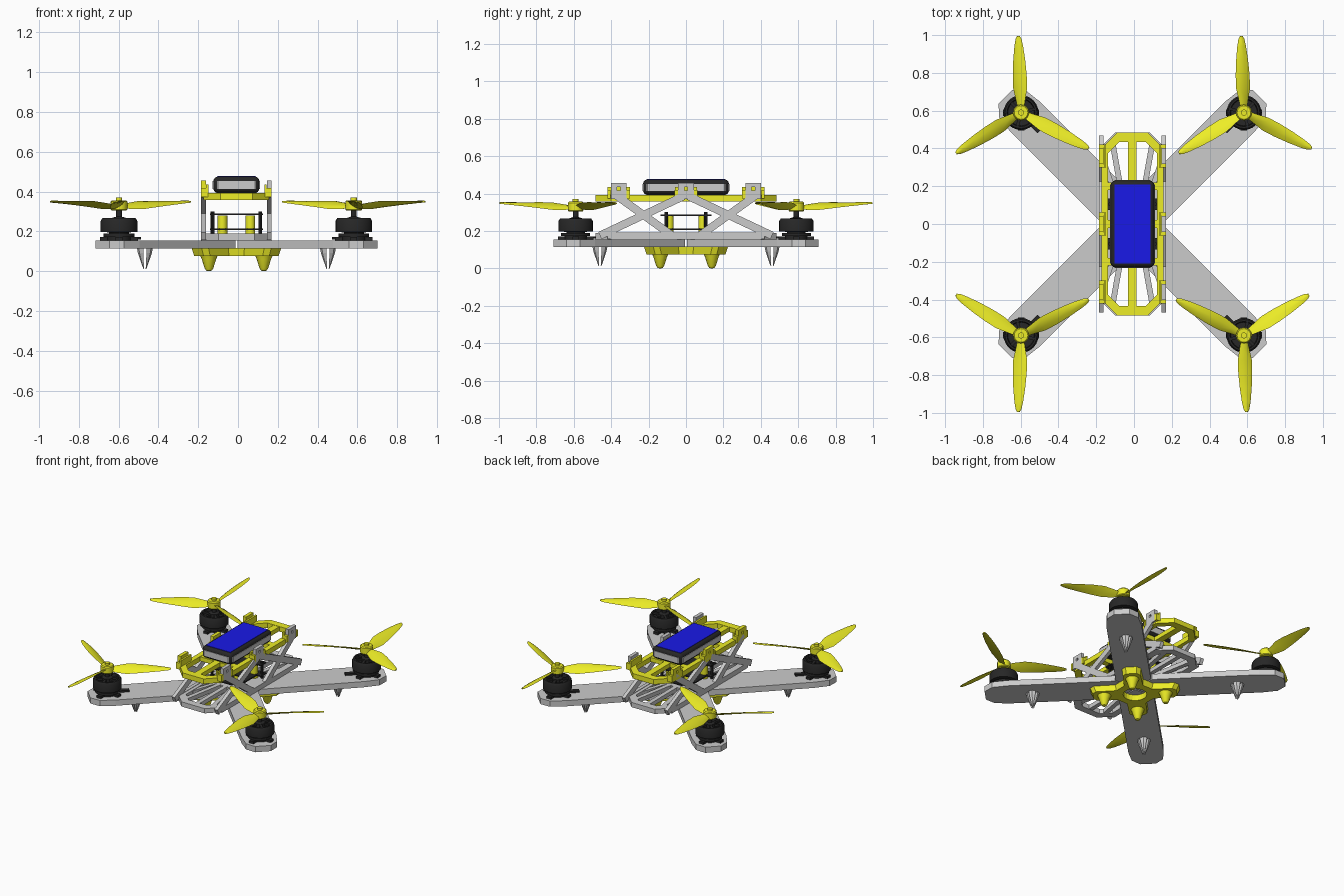
import bpy, bmesh
from math import sin, cos, pi, radians
from mathutils import Vector, Matrix

if "Cube" in bpy.data.objects:
    bpy.data.objects.remove(bpy.data.objects["Cube"])

CX = -0.008      # the frame sits slightly left of the propeller bounds
MOTOR = 0.59


def material(name, rgb):
    m = bpy.data.materials.new(name)
    m.diffuse_color = (*rgb, 1)
    m.use_nodes = True
    m.node_tree.nodes["Principled BSDF"].inputs["Base Color"].default_value = m.diffuse_color
    return m


YELLOW = material("yellow_plastic", (0.85, 0.85, 0.02))
BLACK = material("black_metal", (0.02, 0.02, 0.02))
BLUE = material("blue_label", (0.01, 0.01, 0.8))


def finish(name, bm, mat=None, loc=(0, 0, 0), rot=0, smooth=False):
    bmesh.ops.recalc_face_normals(bm, faces=bm.faces)
    me = bpy.data.meshes.new(name)
    bm.to_mesh(me)
    bm.free()
    ob = bpy.data.objects.new(name, me)
    bpy.context.collection.objects.link(ob)
    ob.location = (loc[0] + CX, loc[1], loc[2])
    ob.rotation_euler.z = rot
    if mat:
        me.materials.append(mat)
    if smooth:
        bpy.ops.object.select_all(action='DESELECT')
        ob.select_set(True)
        bpy.context.view_layer.objects.active = ob
        bpy.ops.object.shade_smooth_by_angle(angle=radians(35))
    return ob


def loft(bm, rings, cap=True, closed=False):
    vs = [[bm.verts.new(p) for p in r] for r in rings]
    n = len(vs[0])
    pairs = list(zip(vs, vs[1:])) + ([(vs[-1], vs[0])] if closed else [])
    for a, b in pairs:
        for i in range(n):
            bm.faces.new((a[i], a[(i + 1) % n], b[(i + 1) % n], b[i]))
    if cap and not closed:
        bm.faces.new(vs[0])
        bm.faces.new(vs[-1])


def at(pts, z, s=1):
    return [(x * s, y * s, z) for x, y in pts]


def ring_plate(bm, outer, inner, z0, z1, low=1):
    loft(bm, [at(outer, z0, low), at(outer, z1), at(inner, z1), at(inner, z0)], closed=True)


def box(bm, c, size, rot=0):
    m = Matrix.Rotation(rot, 4, 'Z') @ Matrix.Translation(c) @ Matrix.Diagonal((*size, 1))
    bmesh.ops.create_cube(bm, size=1, matrix=m)


def beam(bm, a, b, width, thick, normal):
    a, b, n = Vector(a), Vector(b), Vector(normal)
    side = (b - a).normalized().cross(n) * width / 2
    n = n * thick / 2
    loft(bm, [[p + side + n, p - side + n, p - side - n, p + side - n] for p in (a, b)])


def lathe(bm, profile, n=24, c=(0, 0)):
    loft(bm, [[(c[0] + r * cos(2 * pi * i / n), c[1] + r * sin(2 * pi * i / n), z)
               for i in range(n)] for r, z in profile])


def octagon(x, y, cx, cy):
    return [(x, -y + cy), (x, y - cy), (x - cx, y), (cx - x, y),
            (-x, y - cy), (-x, cy - y), (cx - x, -y), (x - cx, -y)]


OUTER, INNER = octagon(.175, .485, .085, .085), octagon(.13, .435, .06, .06)
UP = (0, 0, 1)

# propeller blade sections: radius, chord, pitch, height
BLADE = [(.025, .04, 30, .325), (.07, .06, 32, .328), (.13, .084, 28, .333), (.2, .08, 23, .338),
         (.28, .066, 18, .342), (.35, .048, 14, .345), (.39, .032, 12, .347), (.406, .014, 10, .347)]

for sx in (-1, 1):
    for sy in (-1, 1):
        tag = ("front" if sy < 0 else "rear") + ("_left" if sx < 0 else "_right")
        pos = (sx * MOTOR, sy * MOTOR, 0)
        yaw = Vector((1, 0)).angle_signed(Vector((sx, sy))) * -1

        # arm with chamfered tip
        bm = bmesh.new()
        half = [(.118, .112), (.8, .112), (.9, .1), (.952, .05)]
        arm = [(.006, 0)] + [(x, -y) for x, y in half] + [(x, y) for x, y in half[::-1]]
        loft(bm, [at(arm, .115), at(arm, .155)])
        finish("arm_" + tag, bm, None, rot=yaw)

        # split spike foot under the arm
        bm = bmesh.new()
        for k in range(4):
            q = Matrix.Rotation(k * pi / 2, 3, 'Z')
            tri = lambda s, o, z: [q @ Vector(p) for p in
                                   ((o, o, z), (o + s, o, z), (o + s * .7, o + s * .7, z), (o, o + s, z))]
            loft(bm, [tri(.032, .008, .117), tri(.027, .008, .09), tri(.004, .004, .012)])
        finish("arm_foot_" + tag, bm, None, loc=(sx * .46, sy * .46, 0), rot=yaw + pi / 4)

        # motor: feet, open bell, spokes and shaft
        bm = bmesh.new()
        lathe(bm, [(.06, .155), (.06, .185), (.05, .187), (.05, .195), (.092, .197), (.092, .252),
                   (.084, .266), (.074, .266), (.07, .24), (.034, .24), (.034, .268),
                   (.014, .274), (.014, .33)])
        for k in range(6):
            box(bm, (.055, 0, .258), (.045, .016, .014), k * pi / 3)
        for k in range(4):
            box(bm, (.06, 0, .163), (.07, .034, .016), k * pi / 2 + pi / 4)
        lathe(bm, [(.08, .172), (.08, .188)], 12)
        box(bm, (-.1, 0, .165), (.08, .03, .012))
        finish("motor_" + tag, bm, BLACK, loc=pos, rot=yaw, smooth=True)

        # three-bladed propeller, handed by diagonal
        bm = bmesh.new()
        hand = sx * sy
        for k in range(3):
            q = Matrix.Rotation(k * 2 * pi / 3, 3, 'Z')
            rings = []
            for r, c, pitch, z in BLADE:
                a = radians(pitch) * hand
                sec = [(-.5 * c, 0), (-.15 * c, .006), (.25 * c, .006), (.5 * c, 0), (.25 * c, -.002), (-.15 * c, -.002)]
                rings.append([q @ Vector((r, u * cos(a) - w * sin(a), z + u * sin(a) + w * cos(a)))
                              for u, w in sec])
            loft(bm, rings)
        lathe(bm, [(.038, .305), (.042, .31), (.042, .35), (.036, .356), (.016, .356), (.016, .37)], 16)
        angle = radians(92 if sy > 0 else (272 if sx > 0 else 268))
        finish("propeller_" + tag, bm, YELLOW, loc=pos, rot=angle, smooth=True)

# lower frame plate with struts
bm = bmesh.new()
ring_plate(bm, OUTER, INNER, .155, .188)
box(bm, (0, 0, .17), (.27, .26, .028))
for s in (-1, 1):
    for t in (-1, 1):
        beam(bm, (s * .105, t * .425, .171), (s * .05, t * .12, .171), .03, .028, UP)
        beam(bm, (s * .14, t * .3, .171), (s * .08, t * .12, .171), .025, .028, UP)
    box(bm, (0, s * .28, .171), (.03, .32, .028))
finish("lower_frame", bm)

# upper frame plate with spine and cross bars
bm = bmesh.new()
ring_plate(bm, octagon(.165, .485, .085, .085), INNER, .358, .393)
box(bm, (0, 0, .376), (.045, .9, .03))
for y in (-.2, 0, .2):
    box(bm, (0, y, .376), (.27, .04, .03))
finish("upper_frame", bm, YELLOW)

# truss side panels with upright tabs and clips
for s, side in ((-1, "left"), (1, "right")):
    x, n = s * .165, (1, 0, 0)
    bm = bmesh.new()
    for t in (-1, 1):
        beam(bm, (x, t * .38, .395), (x, t * .07, .172), .042, .024, n)
        beam(bm, (x, t * .015, .385), (x, t * .46, .175), .042, .024, n)
    box(bm, (x, 0, .174), (.024, .84, .034))
    finish("side_truss_" + side, bm)
    bm = bmesh.new()
    for y in (-.36, 0, .36):
        hole = [(y + .012 * cos(a), .425 + .012 * sin(a)) for a in [pi / 4 + k * pi / 2 for k in range(4)]]
        rim = [(y + .042, .456), (y - .042, .456), (y - .042, .37), (y + .042, .37)]
        d = .012
        loft(bm, [[(x + o, *p) for p in q] for o, q in ((-d, rim), (d, rim), (d, hole), (-d, hole))], closed=True)
    finish("side_tabs_" + side, bm, YELLOW if s < 0 else None)
    bm = bmesh.new()
    for y in (-.36, 0, .36):
        for t in (-1, 1):
            box(bm, (s * .16, y + t * .052, .395), (.034, .018, .045))
        box(bm, (s * .146, y, .41), (.012, .12, .05))
    finish("tab_clips_" + side, bm, YELLOW)

# underside brace: four lobes around an open centre
bm = bmesh.new()
lobes, hole = [], []
for k in range(4):
    q = Matrix.Rotation(k * pi / 2, 2)
    lobes += [tuple(q @ Vector(p)) for p in ((.13, -.04), (.13, .04), (.225, .14), (.225, .175), (.175, .225), (.14, .225), (.04, .13))][1:]
    hole += [(.075 * cos(k * pi / 2 + a), .075 * sin(k * pi / 2 + a)) for a in [(i + .2) * pi / 12 for i in range(6)]]
ring_plate(bm, lobes, hole, .075, .116, .94)
finish("underside_brace", bm, YELLOW)

# cone feet on the brace
bm = bmesh.new()
for sx in (-1, 1):
    for sy in (-1, 1):
        lathe(bm, [(.045, .08), (.036, .06), (.022, .015), (.014, .003), (.006, 0)], 16, (sx * .138, sy * .138))
finish("centre_feet", bm, YELLOW, smooth=True)

# circuit boards and standoffs
for name, z in (("lower_board", .21), ("upper_board", .285)):
    bm = bmesh.new()
    box(bm, (0, 0, z), (.2, .24, .008))
    for y in (-.105, .105):
        box(bm, (0, y, z), (.265, .06, .008))
    finish(name, bm, BLACK)
bm = bmesh.new()
for sx in (-1, 1):
    for sy in (-1, 1):
        lathe(bm, [(.024, .185), (.024, .28)], 12, (sx * .07, sy * .09))
finish("board_standoffs", bm, YELLOW, smooth=True)
bm = bmesh.new()
for sx in (-1, 1):
    for sy in (-1, 1):
        lathe(bm, [(.009, .185), (.009, .3)], 8, (sx * .12, sy * .105))
finish("board_screws", bm, BLACK)

# battery: black rounded shell, grey band, blue top label
bm = bmesh.new()
box(bm, (0, 0, .434), (.232, .46, .084))
bmesh.ops.bevel(bm, geom=bm.edges[:], offset=.026, segments=4, profile=.5, affect='EDGES')
finish("battery_shell", bm, BLACK, smooth=True)
bm = bmesh.new()
loft(bm, [at(octagon(.119, .233, .026, .026), z) for z in (.413, .452)])
finish("battery_band", bm)
bm = bmesh.new()
box(bm, (0, 0, .474), (.19, .418, .008))
finish("battery_label", bm, BLUE)
